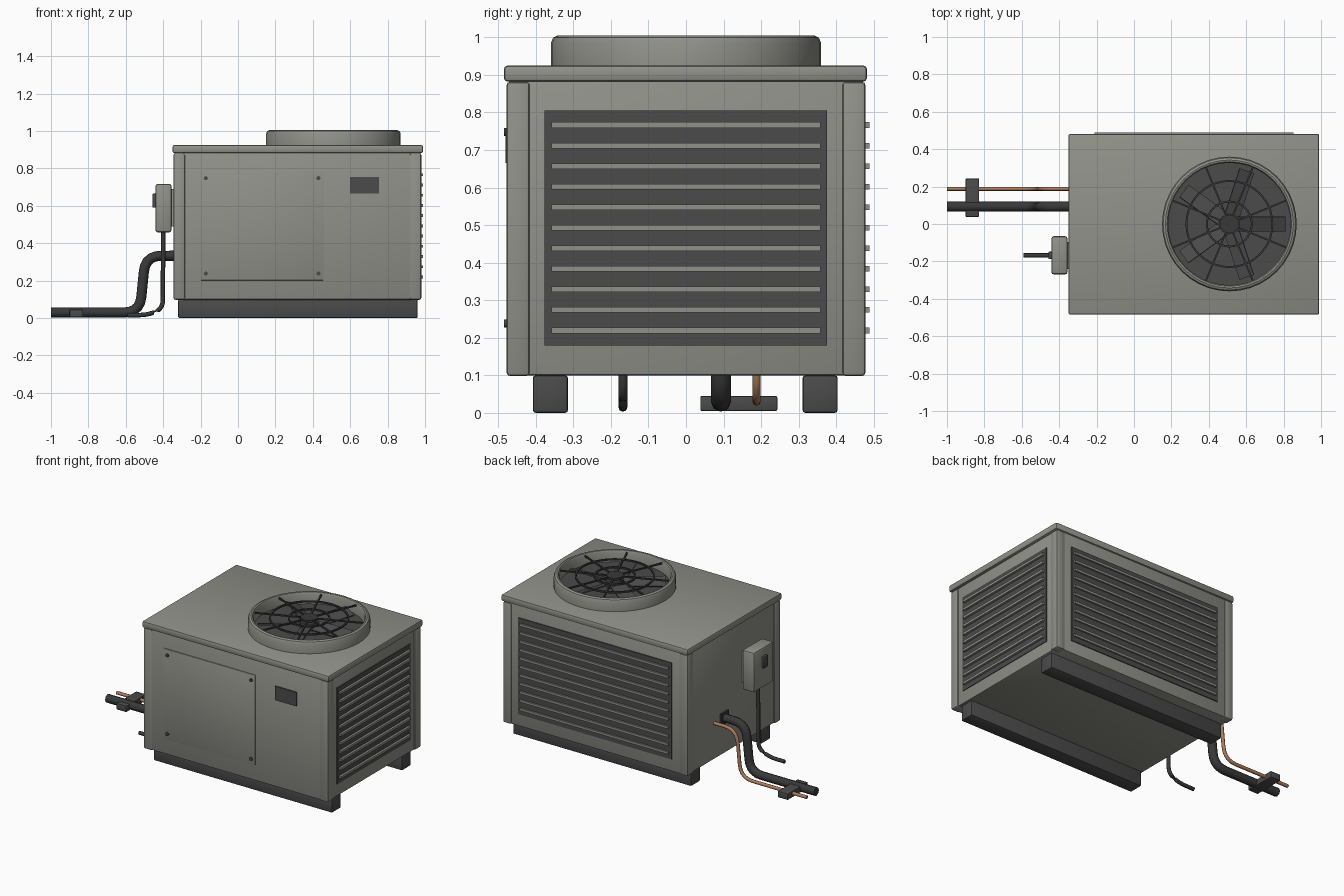
import bpy, bmesh, math
from mathutils import Matrix, Vector

if "Cube" in bpy.data.objects:
    bpy.data.objects.remove(bpy.data.objects["Cube"])


def material(name, rgb):
    m = bpy.data.materials.new(name)
    m.use_nodes = True
    m.diffuse_color = (*rgb, 1)
    m.node_tree.nodes["Principled BSDF"].inputs["Base Color"].default_value = (*rgb, 1)
    return m


GREY = material("casing grey", (0.28, 0.285, 0.25))
DARK = material("dark grey", (0.07, 0.07, 0.07))
RUBBER = material("black rubber", (0.04, 0.04, 0.042))
COPPER = material("copper", (0.42, 0.2, 0.1))


def finish(bm, name, mat, smooth=False):
    bmesh.ops.recalc_face_normals(bm, faces=bm.faces)
    mesh = bpy.data.meshes.new(name)
    bm.to_mesh(mesh)
    bm.free()
    mesh.materials.append(mat)
    obj = bpy.data.objects.new(name, mesh)
    bpy.context.collection.objects.link(obj)
    if smooth:
        bpy.ops.object.select_all(action="DESELECT")
        obj.select_set(True)
        bpy.context.view_layer.objects.active = obj
        bpy.ops.object.shade_smooth_by_angle(angle=math.radians(35))
    return obj


def box(name, x, y, z, mat, bevel=0.0):
    """Box from its (low, high) extents on each axis."""
    bm = bmesh.new()
    size = [r[1] - r[0] for r in (x, y, z)]
    mid = [(r[1] + r[0]) / 2 for r in (x, y, z)]
    bmesh.ops.create_cube(bm, size=1, matrix=Matrix.Translation(mid) @ Matrix.Diagonal((*size, 1)))
    if bevel:
        bmesh.ops.bevel(bm, geom=bm.edges[:], offset=bevel, segments=2, profile=0.5, affect="EDGES")
    return finish(bm, name, mat, bevel > 0)


def lathe(name, profile, centre, mat, steps=40):
    """Closed (radius, height) profile turned about the vertical."""
    bm = bmesh.new()
    verts = [bm.verts.new((r, 0, z)) for r, z in profile]
    edges = [bm.edges.new((verts[i - 1], verts[i])) for i in range(len(verts))]
    bmesh.ops.spin(bm, geom=verts + edges, axis=(0, 0, 1), cent=(0, 0, 0),
                   angle=math.tau, steps=steps, use_merge=True)
    bmesh.ops.remove_doubles(bm, verts=bm.verts, dist=0.0005)
    obj = finish(bm, name, mat, True)
    obj.location = centre
    return obj


def cylinder(name, radius, depth, centre, mat, rotation=None, sides=24):
    bm = bmesh.new()
    bmesh.ops.create_cone(bm, cap_ends=True, segments=sides, radius1=radius, radius2=radius, depth=depth,
                          matrix=Matrix.Translation(centre) @ (rotation or Matrix()))
    return finish(bm, name, mat, True)


def pipe(name, path, radius, bend, mat):
    """Tube along (x, y, z) corners, each corner rounded off."""
    points = [Vector(p) for p in path]
    track = [points[0]]
    for a, b, c in zip(points, points[1:], points[2:]):
        start = b + (a - b).normalized() * bend
        end = b + (c - b).normalized() * bend
        for i in range(6):
            t = i / 5
            track.append(start * (1 - t) ** 2 + b * 2 * t * (1 - t) + end * t * t)
    track.append(points[-1])
    curve = bpy.data.curves.new(name, "CURVE")
    curve.dimensions = "3D"
    curve.bevel_depth = radius
    curve.bevel_resolution = 2
    curve.use_fill_caps = True
    spline = curve.splines.new("POLY")
    spline.points.add(len(track) - 1)
    for point, co in zip(spline.points, track):
        point.co = (*co, 1)
    curve.materials.append(mat)
    obj = bpy.data.objects.new(name, curve)
    bpy.context.collection.objects.link(obj)
    return obj


# Casing, lid, corner posts and base runners
box("casing", (-0.335, 0.972), (-0.472, 0.472), (0.1, 0.89), GREY, 0.006)
box("lid", (-0.35, 0.99), (-0.485, 0.482), (0.882, 0.925), GREY, 0.01)
for x, x_name in ((-0.345, "right"), (0.918, "left")):
    for y, y_name in ((-0.478, "front"), (0.416, "back")):
        box(f"{y_name}_{x_name}_post", (x, x + 0.062), (y, y + 0.062), (0.098, 0.882), GREY, 0.01)
for y, name in ((-0.408, "front_runner"), (0.31, "back_runner")):
    box(name, (-0.32, 0.96), (y, y + 0.094), (0, 0.1), DARK, 0.008)

# Louvred coils on the left side and the back
box("left_coil", (0.965, 0.976), (-0.377, 0.375), (0.18, 0.805), DARK)
box("back_coil", (-0.23, 0.87), (0.465, 0.478), (0.18, 0.805), DARK)
for i in range(11):
    z = 0.212 + i * 0.0547
    box(f"left_slat_{i}", (0.974, 0.99), (-0.358, 0.358), (z, z + 0.015), GREY)
    box(f"back_slat_{i}", (-0.212, 0.852), (0.476, 0.488), (z, z + 0.015), GREY)

# Front access panel with screws, and rating plate
box("access_panel", (-0.2, 0.457), (-0.478, -0.47), (0.202, 0.786), GREY, 0.002)
to_front = Matrix.Rotation(math.pi / 2, 4, "X")
for x in (-0.172, 0.43):
    for z in (0.238, 0.748):
        cylinder("panel_screw", 0.011, 0.012, (x, -0.479, z), DARK, to_front, 12)
box("rating_plate", (0.6, 0.755), (-0.48, -0.471), (0.665, 0.755), DARK)

# Fan shroud and well
CX = 0.51
lathe("fan_shroud", [(0.36, 0.92), (0.36, 0.985), (0.354, 0.999), (0.342, 1.005),
                     (0.333, 1.003), (0.327, 0.99), (0.327, 0.92)], (CX, 0, 0), GREY)
cylinder("fan_well", 0.33, 0.008, (CX, 0, 0.926), DARK, sides=40)

# Fan hub and blades
cylinder("fan_hub", 0.055, 0.045, (CX, 0, 0.952), DARK)
for i in range(5):
    bm = bmesh.new()
    place = (Matrix.Translation((CX, 0, 0.952)) @ Matrix.Rotation(i * math.tau / 5, 4, "Z")
             @ Matrix.Translation((0.175, 0, 0)) @ Matrix.Rotation(0.35, 4, "X")
             @ Matrix.Diagonal((0.25, 0.085, 0.008, 1)))
    bmesh.ops.create_cube(bm, size=1, matrix=place)
    finish(bm, f"fan_blade_{i}", DARK)

# Fan guard: rings, spokes and centre cap
for r in (0.12, 0.23):
    lathe("guard_ring", [(r - 0.005, 0.985), (r + 0.005, 0.985), (r + 0.005, 0.995), (r - 0.005, 0.995)],
          (CX, 0, 0), RUBBER)
for i in range(8):
    bm = bmesh.new()
    place = (Matrix.Translation((CX, 0, 0.99)) @ Matrix.Rotation((i + 0.5) * math.tau / 8, 4, "Z")
             @ Matrix.Translation((0.19, 0, 0)) @ Matrix.Diagonal((0.285, 0.009, 0.009, 1)))
    bmesh.ops.create_cube(bm, size=1, matrix=place)
    finish(bm, f"guard_spoke_{i}", RUBBER)
cylinder("guard_cap", 0.05, 0.014, (CX, 0, 0.99), RUBBER)

# Isolator box with switch and its cable
box("isolator_box", (-0.442, -0.355), (-0.27, -0.065), (0.458, 0.718), GREY, 0.014)
box("isolator_bracket", (-0.36, -0.33), (-0.24, -0.095), (0.49, 0.69), GREY)
box("isolator_switch", (-0.458, -0.438), (-0.188, -0.148), (0.59, 0.665), DARK, 0.004)
pipe("power_cable", [(-0.4, -0.168, 0.47), (-0.402, -0.168, 0.05), (-0.48, -0.168, 0.017),
                     (-0.59, -0.168, 0.015)], 0.012, 0.045, RUBBER)

# Refrigerant pipes, wall collar and clamp
for name, y, radius, mat in (("insulated_pipe", 0.093, 0.027, RUBBER), ("copper_pipe", 0.188, 0.011, COPPER)):
    pipe(name, [(-0.32, y, 0.333), (-0.495, y, 0.333), (-0.525, y, 0.03), (-1, y, 0.03)], radius, 0.085, mat)
box("pipe_collar", (-0.346, -0.33), (0.055, 0.131), (0.295, 0.371), RUBBER)
box("pipe_clamp", (-0.9, -0.828), (0.038, 0.243), (0.005, 0.045), DARK, 0.004)
